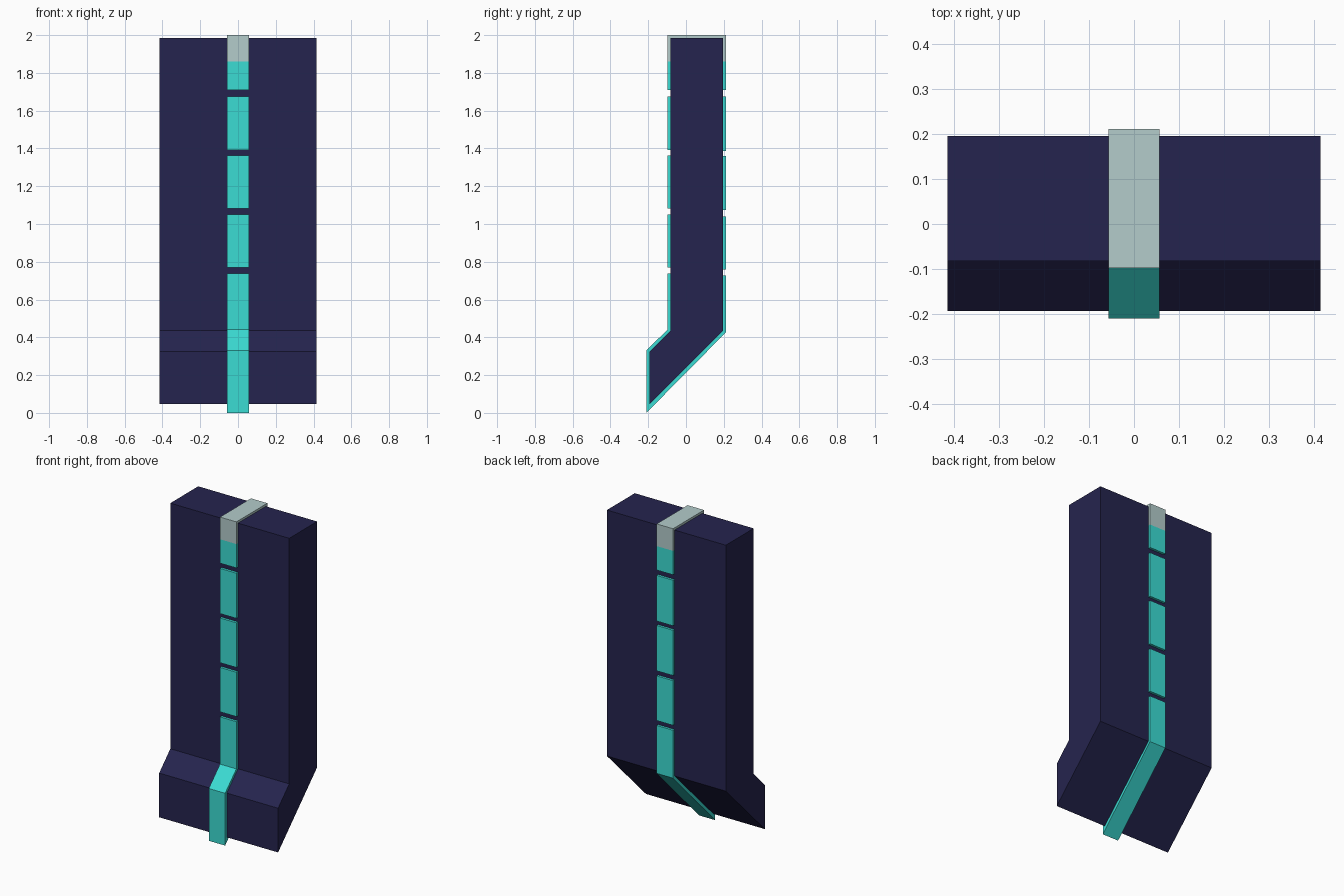
import bpy, bmesh

if "Cube" in bpy.data.objects:
    bpy.data.objects.remove(bpy.data.objects["Cube"])


def srgb(r, g, b):
    def lin(c):
        c /= 255
        return c / 12.92 if c <= 0.04045 else ((c + 0.055) / 1.055) ** 2.4
    return (lin(r), lin(g), lin(b), 1.0)


def material(name, rgb):
    m = bpy.data.materials.new(name)
    m.diffuse_color = srgb(*rgb)
    m.use_nodes = True
    m.node_tree.nodes["Principled BSDF"].inputs["Base Color"].default_value = m.diffuse_color
    return m


navy = material("dark navy", (37, 36, 78))
teal = material("bright teal", (59, 220, 212))
grey = material("pale grey", (179, 204, 203))


def extrude_profile(name, profile, half_width, mat):
    """Closed (y, z) outline extruded across x."""
    bm = bmesh.new()
    face = bm.faces.new([bm.verts.new((-half_width, y, z)) for y, z in profile])
    moved = bmesh.ops.extrude_face_region(bm, geom=[face])["geom"]
    verts = [v for v in moved if isinstance(v, bmesh.types.BMVert)]
    bmesh.ops.translate(bm, verts=verts, vec=(2 * half_width, 0, 0))
    bmesh.ops.recalc_face_normals(bm, faces=bm.faces)
    mesh = bpy.data.meshes.new(name)
    bm.to_mesh(mesh)
    bm.free()
    mesh.materials.append(mat)
    obj = bpy.data.objects.new(name, mesh)
    bpy.context.collection.objects.link(obj)
    return obj


BODY, STRIP = 0.415, 0.057          # half widths
FRONT, FRONT_IN = -0.098, -0.078    # strip outer face / sunk inner face
BACK, BACK_IN = 0.211, 0.192
TIP = 1.86                          # where the grey cap starts

# Slab with a forward-kicked foot
extrude_profile("body", [(-0.082, 1.986), (0.196, 1.986), (0.196, 0.434),
                         (-0.193, 0.046), (-0.193, 0.325), (-0.082, 0.436)], BODY, navy)

# Grey cap folded over the top
extrude_profile("strip_cap", [(FRONT, TIP), (FRONT, 2.0), (BACK, 2.0), (BACK, TIP),
                              (BACK_IN, TIP), (BACK_IN, 1.98),
                              (FRONT_IN, 1.98), (FRONT_IN, TIP)], STRIP, grey)

# Lower strip wrapped round the foot
extrude_profile("strip_foot_wrap", [
    (FRONT, 0.739), (FRONT, 0.441), (-0.21, 0.33), (-0.21, 0.0), (BACK, 0.426), (BACK, 0.728),
    (BACK_IN, 0.728), (BACK_IN, 0.436), (-0.189, 0.055), (-0.189, 0.323),
    (FRONT_IN, 0.434), (FRONT_IN, 0.739)], STRIP, teal)

# Separate strip segments up the front and back
segments = {
    "front": (FRONT, FRONT_IN, [(0.771, 1.051), (1.081, 1.363), (1.391, 1.676), (1.709, TIP)]),
    "back": (BACK, BACK_IN, [(0.759, 1.041), (1.073, 1.359), (1.387, 1.675), (1.709, TIP)]),
}
for side, (outer, inner, spans) in segments.items():
    for i, (lo, hi) in enumerate(spans, 1):
        extrude_profile(f"strip_{side}_segment_{i}",
                        [(outer, lo), (outer, hi), (inner, hi), (inner, lo)], STRIP, teal)
